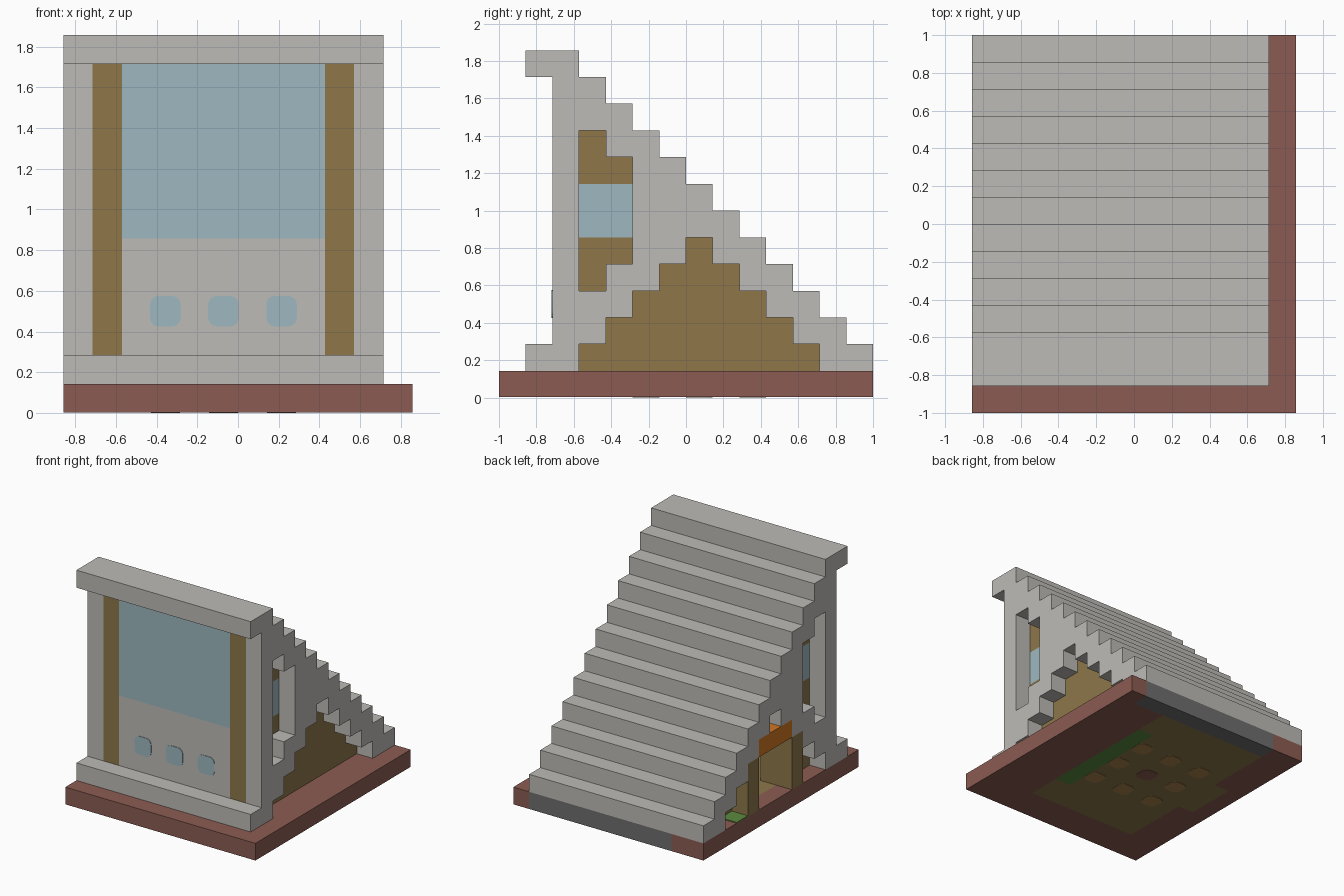
import bpy
import bmesh
from mathutils import Vector

U = 1 / 7  # one block

if "Cube" in bpy.data.objects:
    bpy.data.objects.remove(bpy.data.objects["Cube"])


def linear(c):
    c /= 255
    return c / 12.92 if c <= 0.04045 else ((c + 0.055) / 1.055) ** 2.4


def material(name, r, g, b):
    mat = bpy.data.materials.new(name)
    mat.use_nodes = True
    colour = (linear(r), linear(g), linear(b), 1)
    mat.diffuse_color = colour
    node = next(n for n in mat.node_tree.nodes if n.type == "BSDF_PRINCIPLED")
    node.inputs["Base Color"].default_value = colour
    return mat


STONE = material("pale stone", 189, 187, 182)
WOOD = material("brown wood", 142, 119, 74)
GLASS = material("pale blue glass", 158, 184, 192)
CLAY = material("red clay", 139, 92, 82)
SLATE = material("dark stone", 110, 110, 110)
GREEN = material("green", 92, 138, 64)
ORANGE = material("orange", 208, 118, 36)
LAMP = material("warm tan", 170, 130, 78)


def finish(name, bm, mats):
    mesh = bpy.data.meshes.new(name)
    bm.to_mesh(mesh)
    bm.free()
    for mat in mats:
        mesh.materials.append(mat)
    obj = bpy.data.objects.new(name, mesh)
    bpy.context.collection.objects.link(obj)
    return obj


def slab(name, axis, low, high, rule):
    """Solid slab along an axis; rule(i, j) gives each block's material or None."""
    place = {
        "x": lambda a, i, j: Vector((a, i, j)) * U,
        "y": lambda a, i, j: Vector((i, a, j)) * U,
        "z": lambda a, i, j: Vector((i, j, a)) * U,
    }[axis]
    span = range(-8, 15)
    cells = {(i, j): rule(i, j) for i in span for j in span if rule(i, j)}
    mats = list(dict.fromkeys(cells.values()))
    bm = bmesh.new()
    verts = {}

    def vert(*key):
        if key not in verts:
            verts[key] = bm.verts.new(place(*key))
        return verts[key]

    for (i, j), mat in cells.items():
        centre = place((low + high) / 2, i + 0.5, j + 0.5)
        ring = [(i, j), (i + 1, j), (i + 1, j + 1), (i, j + 1)]
        sides = [(i, j - 1), (i + 1, j), (i, j + 1), (i - 1, j)]
        quads = [[vert(a, *p) for p in ring] for a in (low, high)]
        for n, side in enumerate(sides):
            if side not in cells:
                p, q = ring[n], ring[(n + 1) % 4]
                quads.append([vert(low, *p), vert(low, *q), vert(high, *q), vert(high, *p)])
        for quad in quads:
            face = bm.faces.new(quad)
            face.material_index = mats.index(mat)
            face.normal_update()
            if (face.calc_center_median() - centre).dot(face.normal) < 0:
                face.normal_flip()
    bmesh.ops.dissolve_limit(bm, angle_limit=0.01, verts=bm.verts[:],
                             edges=bm.edges[:], delimit={"MATERIAL"})
    return finish(name, bm, mats)


def rounded_block(name, centre, size, axis, mat):
    """Box with its edges along one axis rounded."""
    bm = bmesh.new()
    bmesh.ops.create_cube(bm, size=1)
    for v in bm.verts:
        v.co = Vector(centre) + Vector(a * b for a, b in zip(v.co, size))
    edges = [e for e in bm.edges
             if abs((e.verts[0].co - e.verts[1].co).normalized()[axis]) > 0.9]
    bmesh.ops.bevel(bm, geom=edges, offset=0.3 * U, segments=4, profile=0.5, affect="EDGES")
    return finish(name, bm, [mat])


# Base with the floor, rug, doorway and rear threshold set into it
def base_rule(x, y):
    if not (-6 <= x < 6 and -7 <= y < 7):
        return None
    if y == 6 and -4 <= x < 5:
        return SLATE
    if x == 2 and -3 <= y < 4:
        return GREEN
    if (-4 <= x < 3 and -5 <= y < 6) or (x == -5 and -1 <= y < 2):
        return WOOD
    return CLAY


base = slab("base", "z", 0.02, 1, base_rule)


# Stepped side walls with a window opening and a stepped arch
def arch(y, z):
    return 1 <= z < 6 - abs(y)


def window(y, z):
    return (y == -4 and 4 <= z < 10) or (y == -3 and 5 <= z < 9)


def wall_rule(y, z):
    if y == -6:
        return STONE if z in (1, 12) else None
    inside = -5 <= y < 7 and 1 <= z < 8 - y
    return STONE if inside and not arch(y, z) and not window(y, z) else None


slab("right_wall", "x", 4, 5, wall_rule)
slab("left_wall", "x", -6, -5, wall_rule)


# Stepped roof, front cornice and front sill between the walls
def roof_rule(y, z):
    if (y in (-6, -5) and z == 12) or (y == -6 and z == 1):
        return STONE
    return STONE if -4 <= y < 7 and max(1, 6 - y) <= z < 8 - y else None


slab("stepped_roof", "x", -5, 4, roof_rule)


# Front wall with wooden posts and a large pane
def front_rule(x, z):
    if not (-5 <= x < 4 and 1 <= z < 12):
        return None
    if x in (-5, 3):
        return WOOD
    return GLASS if z >= 6 else STONE


slab("front_wall", "y", -5, -4, front_rule)


# Inner wooden panels with side windows
def panel_rule(y, z):
    if not (-4 <= y < 6 and 1 <= z < 6 - y):
        return None
    return GLASS if y < -2 and z in (6, 7) else WOOD


def door_panel_rule(y, z):
    return None if -1 <= y < 2 and z < 4 else panel_rule(y, z)


slab("right_panel", "x", 3, 4, panel_rule)
slab("left_panel", "x", -5, -4, door_panel_rule)


# Door frame: two posts and a lintel
def frame_rule(y, z):
    if y in (-2, 2) and 1 <= z < 4:
        return WOOD
    return ORANGE if -1 <= y < 2 and z == 4 else None


slab("door_frame", "x", -6, -5, frame_rule)
slab("grass_patch", "z", 1, 1.05, lambda x, y: GREEN if (x, y) == (-6, 3) else None)

# Rounded front lights and floor lights
for x in (-2.5, -0.5, 1.5):
    rounded_block("front_light", (x * U, -5 * U, 3.5 * U), (1.05 * U, 0.008, 1.05 * U), 1, GLASS)
    for y in (-1.5, 0.5, 2.5):
        middle = x == -0.5 and y == 0.5
        rounded_block("floor_light", (x * U, y * U, U / 2 + 0.001), (U, U, U + 0.002), 2,
                      CLAY if middle else LAMP)
